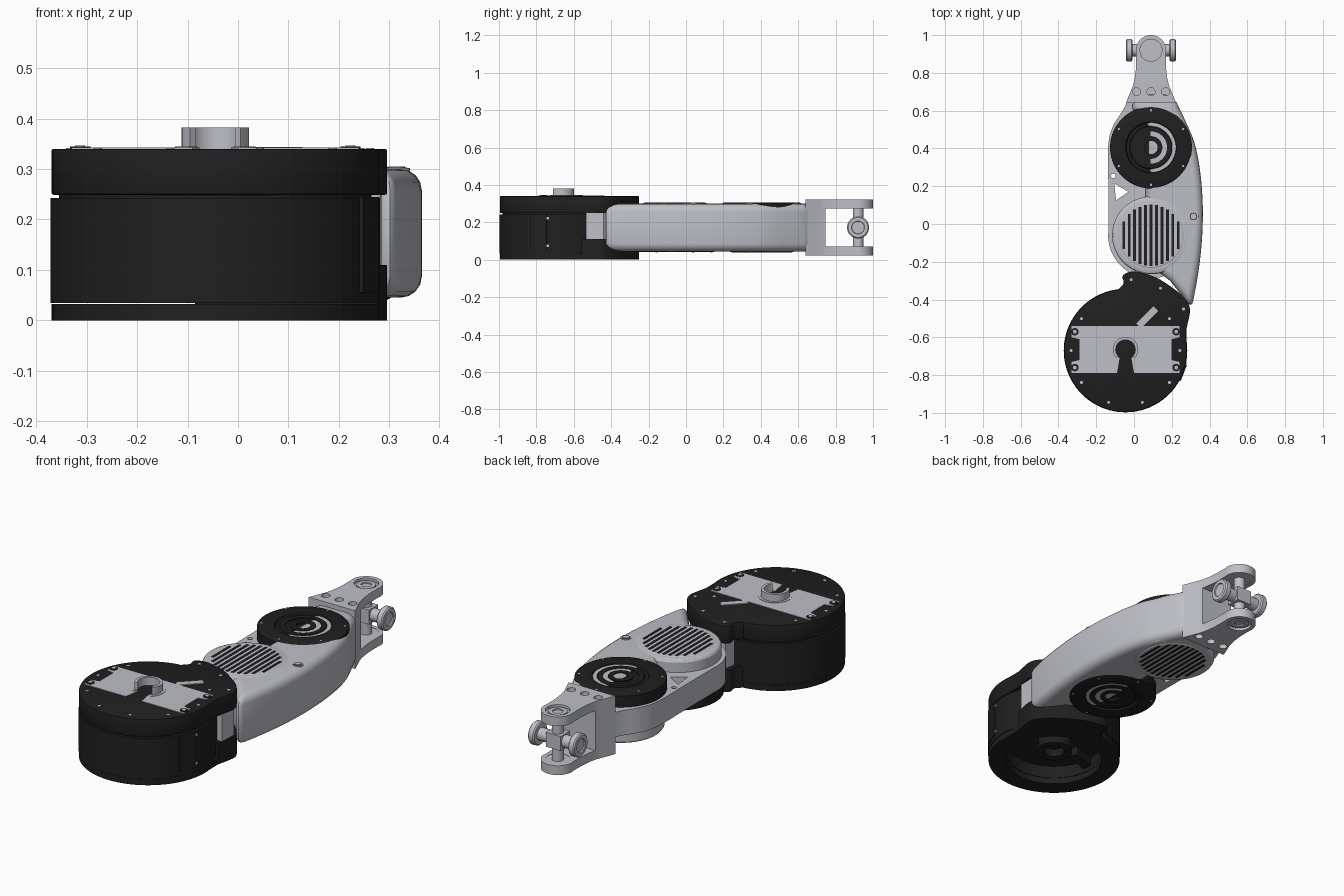
import bpy, bmesh
from math import sin, cos, pi, radians
from mathutils import Matrix, Vector

cube = bpy.data.objects.get("Cube")
if cube:
    bpy.data.objects.remove(cube)


def material(name, color):
    m = bpy.data.materials.new(name)
    m.use_nodes = True
    m.diffuse_color = (*color, 1)
    m.node_tree.nodes["Principled BSDF"].inputs["Base Color"].default_value = (*color, 1)
    return m


LIGHT = material("light grey", (0.52, 0.53, 0.57))
BLACK = material("black", (0.014, 0.014, 0.015))
parts = []
MID = 0.1725            # mid height of the arm
BASE = (-0.045, -0.67)  # base axis
NEAR, FAR = (0.09, -0.06), (0.09, 0.405)   # arm motor axes


def finish(name, bm, mat):
    bmesh.ops.recalc_face_normals(bm, faces=bm.faces)
    me = bpy.data.meshes.new(name)
    bm.to_mesh(me)
    bm.free()
    me.materials.clear()
    me.materials.append(mat)
    ob = bpy.data.objects.new(name, me)
    bpy.context.collection.objects.link(ob)
    parts.append(ob)
    return ob


def arc(c, r, a0, a1, n=24):
    return [(c[0] + r * cos(radians(a0 + (a1 - a0) * i / n)),
             c[1] + r * sin(radians(a0 + (a1 - a0) * i / n))) for i in range(n + 1)]


def circle(c, r, n=48):
    return arc(c, r, 0, 360, n)[:-1]


def smooth(points, n=5):
    """Catmull-Rom curve through the points."""
    p = [Vector(q) for q in points]
    p = [2 * p[0] - p[1]] + p + [2 * p[-1] - p[-2]]
    out = []
    for a, b, c, d in zip(p, p[1:], p[2:], p[3:]):
        for i in range(n):
            t = i / n
            out.append(tuple(0.5 * (2 * b + (c - a) * t + (2 * a - 5 * b + 4 * c - d) * t * t
                                    + (3 * b - a - 3 * c + d) * t ** 3)))
    return out + [tuple(p[-2])]


def prism(name, loops, z0, z1, mat, bevel=0, segments=4):
    """Extruded outline; further loops are holes."""
    cu = bpy.data.curves.new(name, 'CURVE')
    cu.dimensions, cu.fill_mode, cu.extrude = '2D', 'BOTH', (z1 - z0) / 2
    for loop in loops:
        s = cu.splines.new('POLY')
        s.points.add(len(loop) - 1)
        for pt, co in zip(s.points, loop):
            pt.co = (co[0], co[1], 0, 1)
        s.use_cyclic_u = True
    tmp = bpy.data.objects.new(name + "_outline", cu)
    bpy.context.collection.objects.link(tmp)
    me = bpy.data.meshes.new_from_object(tmp.evaluated_get(bpy.context.evaluated_depsgraph_get()))
    bm = bmesh.new()
    bm.from_mesh(me)
    bpy.data.objects.remove(tmp)
    bpy.data.curves.remove(cu)
    bpy.data.meshes.remove(me)
    bmesh.ops.remove_doubles(bm, verts=bm.verts, dist=1e-5)
    bmesh.ops.translate(bm, verts=bm.verts, vec=(0, 0, (z0 + z1) / 2))
    if len(loops) == 1:
        bmesh.ops.dissolve_limit(bm, angle_limit=0.005, verts=bm.verts, edges=bm.edges)
    if bevel:
        bmesh.ops.recalc_face_normals(bm, faces=bm.faces)
        rim = [e for e in bm.edges if e.is_manifold and e.calc_face_angle() > 0.9]
        bmesh.ops.bevel(bm, geom=rim, offset=bevel, segments=segments, profile=0.5, affect='EDGES')
    return finish(name, bm, mat)


def lathe(name, profile, at, mat, flip=False, turn=None, steps=64):
    """Revolved (radius, z) profile; flip mirrors it about the arm mid height."""
    bm = bmesh.new()
    vs = [bm.verts.new((r, 0, 2 * MID - z if flip else z)) for r, z in profile]
    es = [bm.edges.new(e) for e in zip(vs, vs[1:])]
    bmesh.ops.spin(bm, geom=vs + es, cent=(0, 0, 0), axis=(0, 0, 1), angle=2 * pi, steps=steps)
    bmesh.ops.remove_doubles(bm, verts=bm.verts, dist=1e-5)
    if turn:
        bmesh.ops.transform(bm, matrix=turn, verts=bm.verts)
    bmesh.ops.translate(bm, verts=bm.verts, vec=(*at[:2], at[2] if len(at) > 2 else 0))
    return finish(name, bm, mat)


def rod(name, at, r, z0, z1, mat, flip=False, turn=None, steps=24):
    return lathe(name, [(0, z0), (r, z0), (r, z1), (0, z1)], at, mat, flip, turn, steps)


def box(name, center, size, angle, mat):
    bm = bmesh.new()
    bmesh.ops.create_cube(bm, size=1, matrix=Matrix.Translation(center)
                          @ Matrix.Rotation(radians(angle), 4, 'Z') @ Matrix.Diagonal((*size, 1)))
    return finish(name, bm, mat)


# Base: lid and floor share an outline with a lobe that holds the joint
lobe = smooth([(0.277, -0.56), (0.296, -0.45), (0.26, -0.385), (0.2, -0.335), (0.12, -0.285),
               (0.04, -0.258), (-0.02, -0.253), (-0.06, -0.275), (-0.055, -0.315), (-0.085, -0.349)])
outline = lobe + arc(BASE, 0.325, 99, 367, 60)
prism("base_lid", [outline], 0.249, 0.34, BLACK, 0.004, 2)
prism("base_floor", [outline, circle(BASE, 0.235)], 0, 0.032, BLACK)
prism("base_lower_lobe", [lobe + [(0.1, -0.5)]], 0.03, 0.11, BLACK)
lathe("base_body", [(0, 0.09), (0.05, 0.09), (0.05, 0.05), (0.09, 0.05), (0.09, 0.1), (0.235, 0.1),
                    (0.235, 0.034), (0.327, 0.034), (0.327, 0.243), (0.31, 0.243), (0.31, 0.255),
                    (0, 0.255)], BASE, BLACK, steps=96)
for side in (-1, 1):
    box("base_floor_rib", (BASE[0] + side * 0.17, BASE[1], 0.08), (0.14, 0.05, 0.05), 20, BLACK)
prism("joint_block", [[(0.282, -0.535), (0.285, -0.44), (0.2, -0.345), (0.1, -0.28), (-0.03, -0.28),
                       (-0.04, -0.34), (0.05, -0.5)]], 0.1, 0.255, LIGHT)

# Service panel on the body with two screws
for ang, r, size, mat in ((-21, 0.327, (0.008, 0.09, 0.19), BLACK),):
    a = radians(ang)
    box("side_panel", (BASE[0] + r * cos(a), BASE[1] + r * sin(a), 0.15), size, ang, mat)
for z in (0.075, 0.222):
    a = radians(-12)
    box("panel_screw", (BASE[0] + 0.327 * cos(a), BASE[1] + 0.327 * sin(a), z),
        (0.008, 0.012, 0.012), -12, LIGHT)

# Mounting plate with keyhole, C-shaped collar and pin
cx, cy = BASE[0], -0.665
half = [(0.045, -0.79), (0.285, -0.79), (0.285, -0.73), (0.243, -0.72), (0.243, -0.61),
        (0.285, -0.6), (0.285, -0.54)]
plate = ([(cx + x, y) for x, y in half] + [(cx - x, y) for x, y in reversed(half)]
         + arc((cx, cy), 0.055, 235, -55))
prism("mounting_plate", [plate], 0.338, 0.343, LIGHT)
prism("collar", [arc((cx, cy), 0.067, -42, 222) + arc((cx, cy), 0.052, 222, -42)], 0.34, 0.382, LIGHT)
prism("collar_flange", [arc((cx, cy), 0.08, -50, 230) + arc((cx, cy), 0.055, 230, -50)], 0.34, 0.345, LIGHT)
box("lid_pin", (0.07, -0.493, 0.34), (0.13, 0.035, 0.008), 45, LIGHT)
for sx in (-1, 1):
    for y in (-0.57, -0.76):
        rod("plate_washer", (cx + sx * 0.268, y), 0.02, 0.34, 0.345, BLACK)
        rod("plate_screw", (cx + sx * 0.268, y), 0.01, 0.34, 0.347, LIGHT, steps=12)
spots = [arc(BASE, 0.288, a, a, 1)[0] for a in (144, 180, 216, 252, 288, 324, 0, 36)]
for p in spots + [(-0.015, -0.295), (0.14, -0.34), (0.262, -0.45)]:
    rod("lid_screw", p, 0.008, 0.335, 0.3415, LIGHT, steps=12)

# Arm: rounded outer shell plus a thinner inner frame with a window
outer = smooth([(0.306, -0.445), (0.34, -0.26), (0.36, -0.08), (0.364, 0.1), (0.35, 0.28),
                (0.32, 0.43), (0.27, 0.55), (0.225, 0.645)])
prism("arm_shell", [outer + [(0.17, 0.69), (0.02, 0.69), (-0.02, 0.62), (0.06, 0.5), (0.06, -0.2),
                             (0.19, -0.3)]], MID - 0.1275, MID + 0.1275, LIGHT, 0.042)
frame = (smooth([(-0.03, 0.66), (-0.06, 0.6), (-0.11, 0.52), (-0.136, 0.42), (-0.136, 0.2), (-0.136, -0.04)])
         + arc(NEAR, 0.227, 180, 300) + [(0.25, -0.2), (0.25, 0.3), (0.15, 0.66)])
prism("arm_frame", [frame, [(-0.105, 0.215), (-0.03, 0.17), (-0.095, 0.125)],
                    circle((-0.11, 0.255), 0.012, 16)], 0.108, 0.237, LIGHT)
rod("shell_boss", (0.315, 0.04), 0.026, 0.27, 0.302, LIGHT)
rod("shell_boss_ring", (0.315, 0.04), 0.02, 0.3, 0.303, BLACK)
rod("shell_boss_screw", (0.315, 0.04), 0.016, 0.3, 0.305, LIGHT)

# Each motor: black output disc on one face, slotted light cover on the other
disc = [(0, 0.292), (0.035, 0.292), (0.035, 0.303), (0.06, 0.303), (0.06, 0.297), (0.085, 0.297),
        (0.085, 0.303), (0.11, 0.303), (0.115, 0.297), (0.13, 0.297), (0.135, 0.305), (0.205, 0.305),
        (0.217, 0.298), (0.217, 0.24), (0.2, 0.235), (0, 0.235)]
cover = [(0, 0.304), (0.168, 0.304), (0.172, 0.3015), (0.19, 0.3015), (0.2, 0.297), (0.206, 0.288),
         (0.206, 0.235), (0, 0.235)]
for axis, flip in ((FAR, False), (NEAR, True)):
    lathe("motor_disc", disc, axis, BLACK, flip, steps=80)
    for i in range(6):
        rod("disc_screw", arc(axis, 0.197, 60 * i + 30, 0, 1)[0], 0.006, 0.3, 0.3065, LIGHT, flip, steps=10)
for axis, flip in ((NEAR, False), (FAR, True)):
    lathe("motor_cover", cover, axis, LIGHT, flip, steps=80)
    for i in range(-5, 6):
        x = i * 0.029
        length = 2 * (0.162 ** 2 - x * x) ** 0.5
        z = 0.304
        box("cover_slot", (axis[0] + x, axis[1], 2 * MID - z if flip else z),
            (0.014, length, 0.003), 0, BLACK)

# Wrist fork: solid root and two tapered cheeks
tip = (0.09, 0.92)
taper = [(0.133, 0.64), (0.115, 0.685), (0.092, 0.745), (0.08, 0.82), (0.078, 0.9)]
right = smooth([(tip[0] + x, y) for x, y in taper])
mirror = [(2 * tip[0] - x, y) for x, y in reversed(right)]
bolts = [circle((tip[0] + x, 0.7), 0.021, 24) for x in (-0.077, 0, 0.077)]
cheek = [right + arc(tip, 0.08, 0, 180) + mirror, circle(tip, 0.058)] + bolts
prism("fork_upper_cheek", cheek, 0.275, 0.323, LIGHT)
prism("fork_lower_cheek", cheek, 2 * MID - 0.323, 2 * MID - 0.275, LIGHT)
root = [p for p in right if p[1] < 0.75]
prism("fork_root", [root + [(2 * tip[0] - x, y) for x, y in reversed(root)]], 0.07, 0.276, LIGHT)
for flip in (False, True):
    lathe("fork_bearing", [(0, 0.31), (0.025, 0.31), (0.025, 0.317), (0.045, 0.317), (0.045, 0.31),
                           (0.058, 0.31), (0.058, 0.277), (0, 0.277)], tip, LIGHT, flip, steps=40)

# Universal joint cross
rod("cross_post", tip, 0.028, 0.06, 0.285, LIGHT)
box("cross_hub", (*tip, MID), (0.085, 0.075, 0.075), 0, LIGHT)
for side in (-1, 1):
    turn = Matrix.Rotation(side * pi / 2, 4, 'Y')
    lathe("cross_knob", [(0, 0), (0.032, 0), (0.032, 0.097), (0.053, 0.097), (0.059, 0.103),
                         (0.059, 0.127), (0.053, 0.133), (0.035, 0.133), (0.033, 0.127),
                         (0, 0.127)], (*tip, MID), LIGHT, turn=turn, steps=40)

bpy.ops.object.select_all(action='DESELECT')
for ob in parts:
    ob.select_set(True)
bpy.context.view_layer.objects.active = parts[0]
bpy.ops.object.shade_smooth_by_angle(angle=radians(32))
